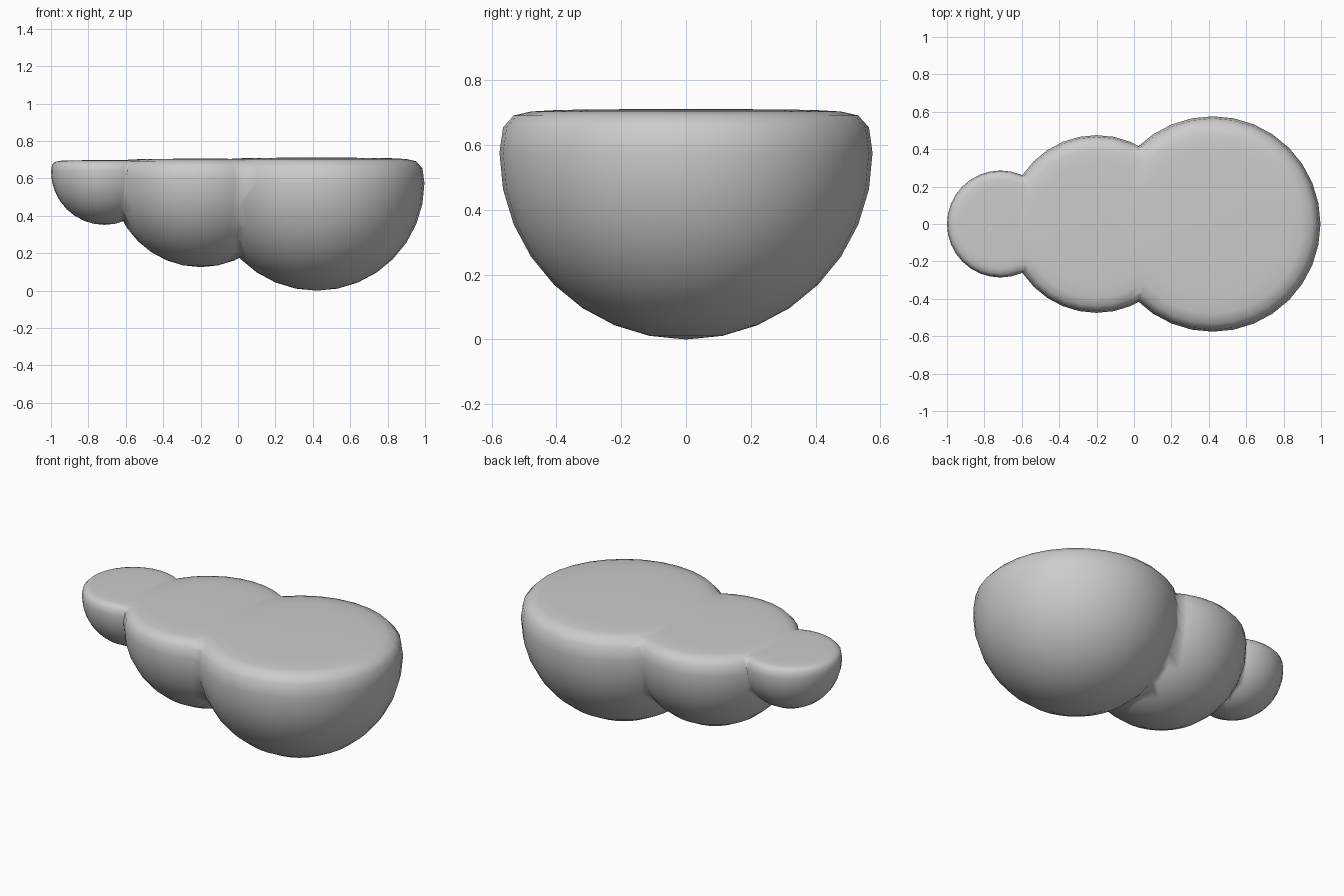
import bpy, bmesh, math

if "Cube" in bpy.data.objects:
    bpy.data.objects.remove(bpy.data.objects["Cube"])

# heights of the upper rings (0 = rim, 1 = flat top), from the equator up
RISE = [0, .58, .85, .94, .97, .985, .99, 1.0, 1.0]


def flat_topped_ball(name, x, r, zc, top):
    """Sphere whose upper half is pressed into a nearly flat top."""
    bm = bmesh.new()
    bmesh.ops.create_uvsphere(bm, u_segments=32, v_segments=16, radius=1)
    for v in bm.verts:
        ring = round(math.asin(max(-1, min(1, v.co.z))) / (math.pi / 16) * 2) / 2
        k = round(math.degrees(math.asin(max(-1, min(1, v.co.z)))) / 11.25)
        z = zc + v.co.z * r if k <= 0 else zc + (top - zc) * RISE[k]
        v.co = (x + v.co.x * r, v.co.y * r, z)
    me = bpy.data.meshes.new(name)
    bm.to_mesh(me)
    bm.free()
    ob = bpy.data.objects.new(name, me)
    bpy.context.collection.objects.link(ob)
    return ob


# three balls in a row, shrinking toward -x
body = flat_topped_ball("lobed_body", 0.421, 0.576, 0.578, 0.714)
lobes = [flat_topped_ball("middle_lobe", -0.20, 0.475, 0.603, 0.708),
         flat_topped_ball("small_lobe", -0.714, 0.286, 0.64, 0.700)]

# fuse into one skin
bpy.context.view_layer.objects.active = body
body.select_set(True)
for lobe in lobes:
    mod = body.modifiers.new("fuse", 'BOOLEAN')
    mod.operation = 'UNION'
    mod.solver = 'EXACT'
    mod.object = lobe
    bpy.ops.object.modifier_apply(modifier=mod.name)
    bpy.data.objects.remove(lobe)

# rest on the ground and shade smooth
low = min(v.co.z for v in body.data.vertices)
for v in body.data.vertices:
    v.co.z -= low
bpy.ops.object.shade_smooth()
